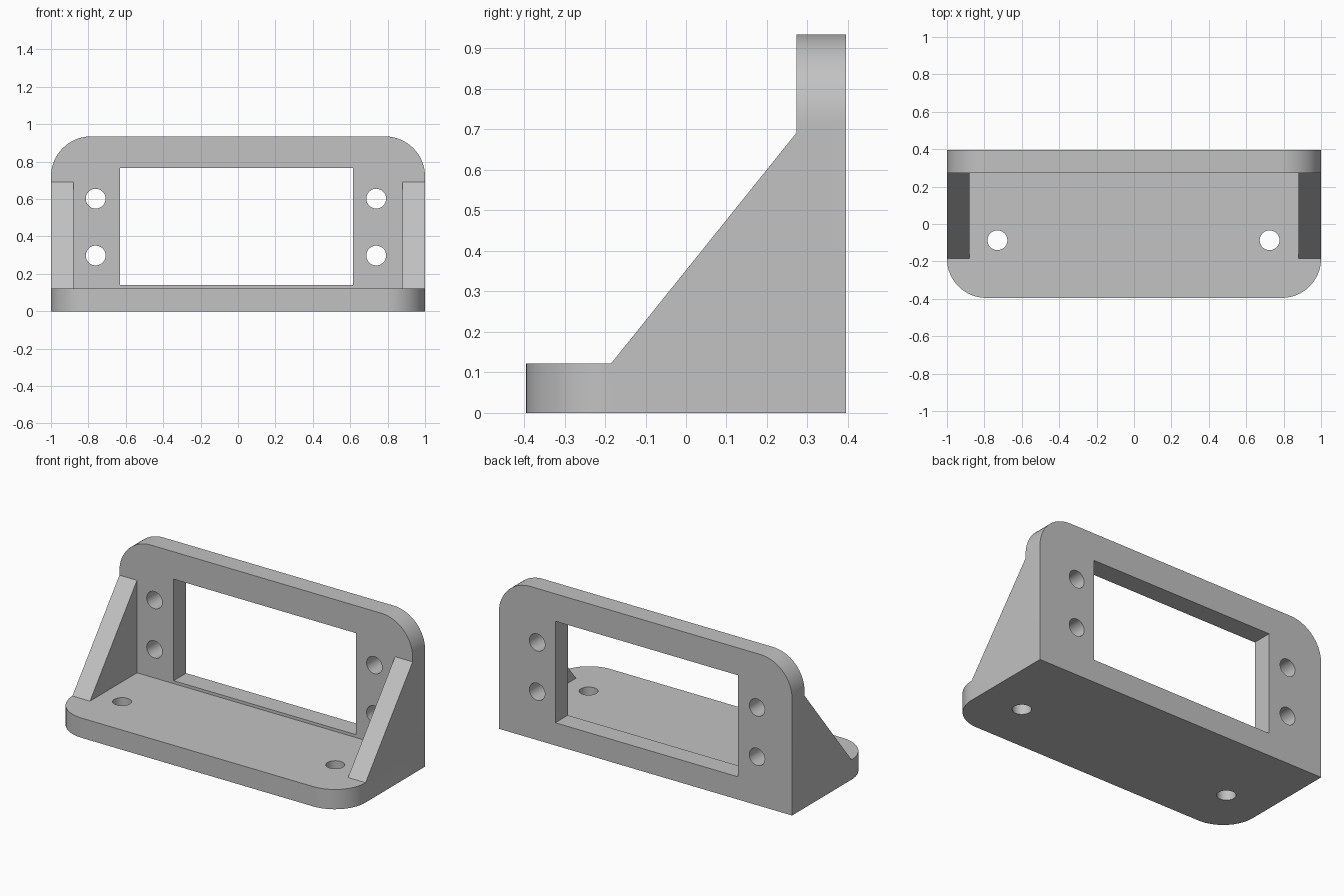
import bpy
import bmesh
from math import sin, cos, pi, radians
from mathutils import Vector

cube = bpy.data.objects.get("Cube")
if cube:
    bpy.data.objects.remove(cube, do_unlink=True)

# Overall sizes
HALF_DEPTH = 0.395
HEIGHT = 0.935
THICK = 0.122
WALL_FRONT = HALF_DEPTH - THICK
HOLE_R = 0.053

grey = bpy.data.materials.new("plain grey")
grey.use_nodes = True
colour = (0.54, 0.54, 0.54, 1)
grey.diffuse_color = colour
grey.node_tree.nodes["Principled BSDF"].inputs["Base Color"].default_value = colour

# How a 2D outline and a depth become a point, by extrusion axis
PLACE = {
    "x": lambda a, b, d: Vector((d, a, b)),
    "y": lambda a, b, d: Vector((a, d, b)),
    "z": lambda a, b, d: Vector((a, b, d)),
}


def prism(name, outline, axis, low, high):
    """Extrude a 2D outline along an axis between two depths."""
    bm = bmesh.new()
    place = PLACE[axis]
    face = bm.faces.new([bm.verts.new(place(a, b, low)) for a, b in outline])
    result = bmesh.ops.extrude_face_region(bm, geom=[face])
    moved = [v for v in result["geom"] if isinstance(v, bmesh.types.BMVert)]
    bmesh.ops.translate(bm, verts=moved, vec=place(0, 0, high - low))
    bmesh.ops.recalc_face_normals(bm, faces=bm.faces)
    mesh = bpy.data.meshes.new(name)
    bm.to_mesh(mesh)
    bm.free()
    mesh.materials.append(grey)
    obj = bpy.data.objects.new(name, mesh)
    bpy.context.collection.objects.link(obj)
    return obj


def arc(cx, cy, radius, start, end, steps):
    angles = [start + (end - start) * i / steps for i in range(steps + 1)]
    return [(cx + radius * cos(t), cy + radius * sin(t)) for t in angles]


def rounded_plate(square_edge, round_edge, radius):
    """Two-unit-wide outline with rounded corners along one long edge."""
    side = 1 if round_edge > square_edge else -1
    centre = round_edge - side * radius
    right = arc(1 - radius, centre, radius, 0, side * pi / 2, 16)
    left = [(-x, y) for x, y in reversed(right)]
    return [(1, square_edge)] + right + left + [(-1, square_edge)]


def circle(cx, cy):
    return arc(cx, cy, HOLE_R, 0, 2 * pi, 32)[:-1]


def combine(target, other, operation):
    mod = target.modifiers.new(operation.lower(), "BOOLEAN")
    mod.operation = operation
    mod.solver = "EXACT"
    mod.object = other
    bpy.context.view_layer.objects.active = target
    bpy.ops.object.modifier_apply(modifier=mod.name)
    bpy.data.objects.remove(other, do_unlink=True)


# Base plate and upright plate
bracket = prism("mounting_bracket", rounded_plate(HALF_DEPTH, -HALF_DEPTH, 0.21),
                "z", 0, THICK)
upright = prism("upright_plate", rounded_plate(0, HEIGHT, 0.215),
                "y", WALL_FRONT, HALF_DEPTH)
combine(bracket, upright, "UNION")

# Sloped gussets at both ends, sunk into the plates
slope = [(-0.185, THICK), (WALL_FRONT, 0.692), (0.33, 0.692), (0.33, 0.06), (-0.185, 0.06)]
for name, low, high in (("right_gusset", -1, -0.88), ("left_gusset", 0.88, 1)):
    combine(bracket, prism(name, slope, "x", low, high), "UNION")

# Rectangular window
window = [(-0.63, 0.14), (0.615, 0.14), (0.615, 0.766), (-0.63, 0.766)]
combine(bracket, prism("window_cutter", window, "y", 0.2, 0.5), "DIFFERENCE")

# Screw holes through the upright and the base
for x in (-0.761, 0.739):
    for z in (0.298, 0.602):
        combine(bracket, prism("hole_cutter", circle(x, z), "y", 0.2, 0.5), "DIFFERENCE")
for x in (-0.73, 0.725):
    combine(bracket, prism("hole_cutter", circle(x, -0.087), "z", -0.1, 0.2), "DIFFERENCE")

# Smooth the rounded corners and hole walls, keep edges crisp
bpy.ops.object.select_all(action="DESELECT")
bracket.select_set(True)
bpy.context.view_layer.objects.active = bracket
bpy.ops.object.shade_smooth_by_angle(angle=radians(30))
